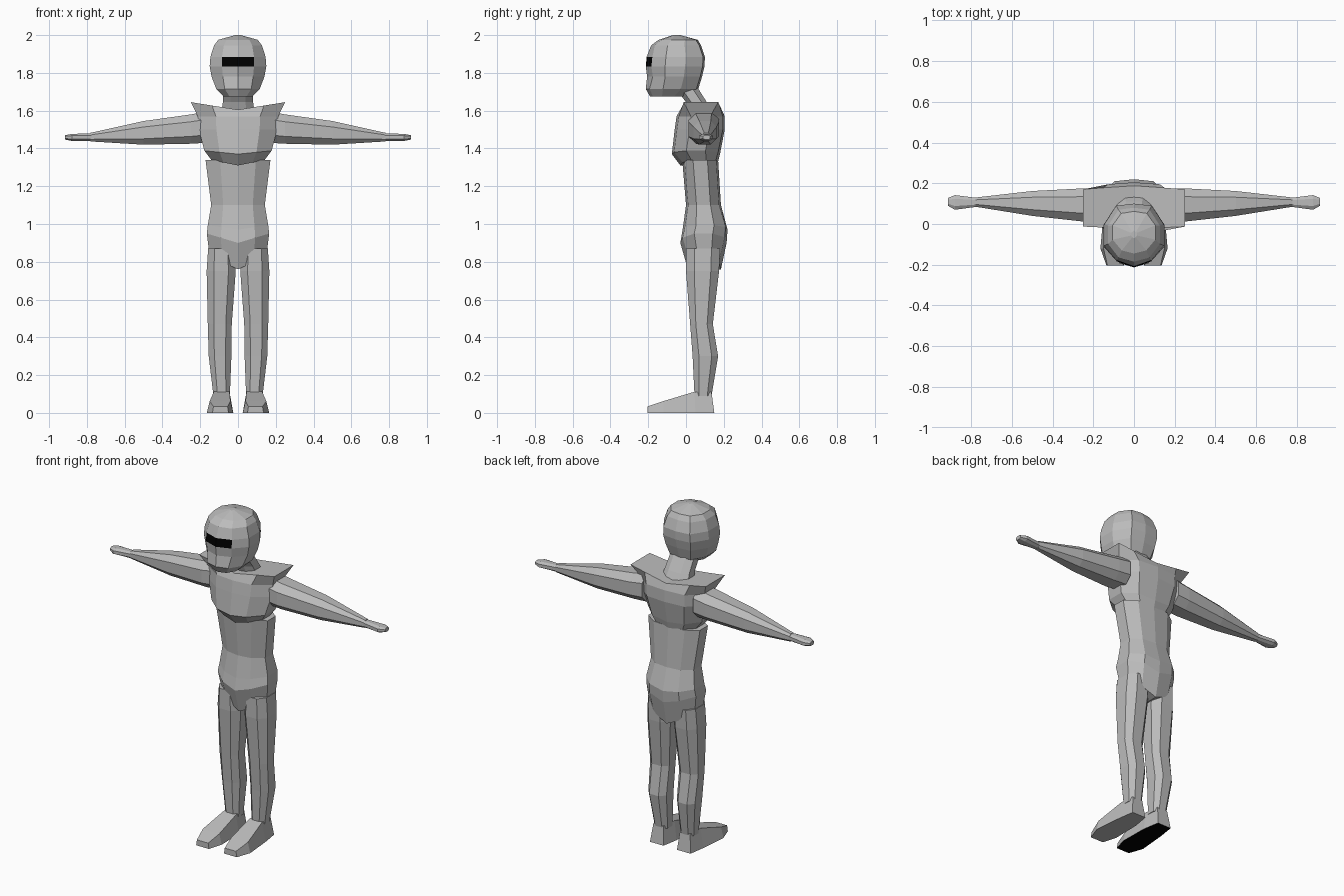
import bpy, bmesh
from mathutils import Vector

if "Cube" in bpy.data.objects:
    bpy.data.objects.remove(bpy.data.objects["Cube"])


def material(name, value):
    m = bpy.data.materials.new(name)
    m.diffuse_color = (value, value, value, 1)
    m.use_nodes = True
    m.node_tree.nodes["Principled BSDF"].inputs["Base Color"].default_value = m.diffuse_color
    return m


GREY = material("plain grey", 0.5)
BLACK = material("black", 0.0)


def loft(name, rings, black_rule=None):
    """Skin a list of equal-length point rings and cap both ends."""
    bm = bmesh.new()
    rows = [[bm.verts.new(p) for p in r] for r in rings]
    n = len(rows[0])
    for a, b in zip(rows, rows[1:]):
        for i in range(n):
            j = (i + 1) % n
            bm.faces.new((a[i], a[j], b[j], b[i]))
    h = n // 2
    for r in (rows[0], rows[-1]):
        if n == 4:
            bm.faces.new(r)
        else:  # caps fold along the centre line
            bm.faces.new(r[:h + 1])
            bm.faces.new(r[h:] + r[:1])
    bmesh.ops.recalc_face_normals(bm, faces=bm.faces)
    bm.normal_update()
    if black_rule:
        for f in bm.faces:
            f.material_index = int(black_rule(f))
    me = bpy.data.meshes.new(name)
    bm.to_mesh(me)
    bm.free()
    me.materials.append(GREY)
    if black_rule:
        me.materials.append(BLACK)
    ob = bpy.data.objects.new(name, me)
    bpy.context.collection.objects.link(ob)
    return ob


def body_ring(z, w, yf, yb, k=0.0, s=0.3, fx=None, step=0.012):
    """Ten-sided symmetric section; k raises the sides, s places side corners."""
    d = yb - yf
    fx = 0.55 * w if fx is None else fx
    half = [(fx, yf + step), (w, yf + s * d), (w, yb - s * d), (0.6 * w, yb - 0.01)]
    pts = [(0, yf)] + half + [(0, yb)] + [(-x, y) for x, y in reversed(half)]
    return [Vector((x, y, z + k * abs(x))) for x, y in pts]


def oval(u0, u1, v0, v1):
    """Eight-sided section inside a box."""
    cu, cv, ru, rv = (u0 + u1) / 2, (v0 + v1) / 2, (u1 - u0) / 2, (v1 - v0) / 2
    unit = [(1, .5), (.5, 1), (-.5, 1), (-1, .5), (-1, -.5), (-.5, -1), (.5, -1), (1, -.5)]
    return [(cu + ru * a, cv + rv * b) for a, b in unit]


# torso: pelvis, waist and ribs
loft("torso", [body_ring(*r) for r in (
    (0.76, 0.15, 0.01, 0.185, 0.45), (0.90, 0.165, -0.03, 0.215, 0.3),
    (0.97, 0.16, -0.018, 0.22, 0.15), (1.10, 0.142, 0.0, 0.185),
    (1.34, 0.172, -0.02, 0.17))])

# chest shell with flared shoulders
loft("chest", [body_ring(*r) for r in (
    (1.31, 0.14, -0.03, 0.165, 0.2), (1.37, 0.178, -0.075, 0.18, 0.1),
    (1.50, 0.208, -0.06, 0.205), (1.57, 0.213, -0.05, 0.205),
    (1.605, 0.25, -0.03, 0.188, 0.16, 0.08))])

# forward-leaning neck
loft("neck", [[Vector((x, y, z)) for x, y in oval(-w, w, yf, yb)] for z, w, yf, yb in (
    (1.59, 0.088, 0.02, 0.14), (1.645, 0.08, 0.0, 0.11), (1.74, 0.075, -0.07, 0.05))])


# head with the visor on the front faces between two sections
def visor(f):
    c = f.calc_center_median()
    return 1.84 < c.z < 1.88 and c.y < -0.17


loft("head", [body_ring(z, w, yf, yb, 0, 0.33, fx, st) for z, w, yf, yb, fx, st in (
    (1.675, 0.075, -0.19, 0.0, 0.045, 0.015), (1.715, 0.115, -0.213, 0.065, 0.07, 0.02),
    (1.78, 0.14, -0.206, 0.085, 0.08, 0.03), (1.835, 0.15, -0.213, 0.098, 0.085, 0.03),
    (1.885, 0.146, -0.208, 0.1, 0.085, 0.03), (1.945, 0.127, -0.185, 0.08, 0.075, 0.02),
    (1.975, 0.105, -0.145, 0.062, 0.06, 0.015), (2.0, 0.015, -0.07, -0.03, 0.008, 0.005))],
    visor)

for side, s in (("right", 1), ("left", -1)):
    # tapering arm: x, y range, z range
    loft(side + "_arm", [[Vector((s * x, y, z)) for y, z in oval(*box)] for x, *box in (
        (0.17, 0.015, 0.175, 1.43, 1.595), (0.25, 0.012, 0.175, 1.425, 1.58),
        (0.50, 0.04, 0.162, 1.42, 1.545), (0.78, 0.085, 0.13, 1.437, 1.483))])

    # mitten-like hand
    loft(side + "_hand", [[Vector((s * x, y, z)) for y, z in oval(*box)] for x, *box in (
        (0.77, 0.085, 0.128, 1.44, 1.48), (0.88, 0.07, 0.142, 1.44, 1.477),
        (0.915, 0.09, 0.128, 1.447, 1.47))])

    # leg with knee and calf: z, x range, y range
    loft(side + "_leg", [[Vector((s * x, y, z)) for x, y in oval(*box)] for z, *box in (
        (0.87, 0.02, 0.158, 0.0, 0.18), (0.75, 0.012, 0.166, 0.0, 0.175),
        (0.47, 0.033, 0.16, 0.022, 0.142), (0.30, 0.035, 0.155, 0.035, 0.17),
        (0.09, 0.043, 0.13, 0.045, 0.135))])

    # wedge foot: y, bottom x range, top x range, top height, top shift
    sole = (lambda f: f.normal.z < -0.9) if s < 0 else None
    loft(side + "_foot", [
        [Vector((s * a, y, 0)), Vector((s * b, y, 0)),
         Vector((s * d, y + t, h)), Vector((s * c, y + t, h))]
        for y, a, b, c, d, h, t in (
            (0.15, 0.045, 0.135, 0.055, 0.122, 0.11, -0.015),
            (0.05, 0.028, 0.15, 0.045, 0.128, 0.112, -0.005),
            (-0.12, 0.025, 0.165, 0.04, 0.15, 0.062, 0),
            (-0.205, 0.05, 0.135, 0.055, 0.13, 0.034, 0))], sole)
